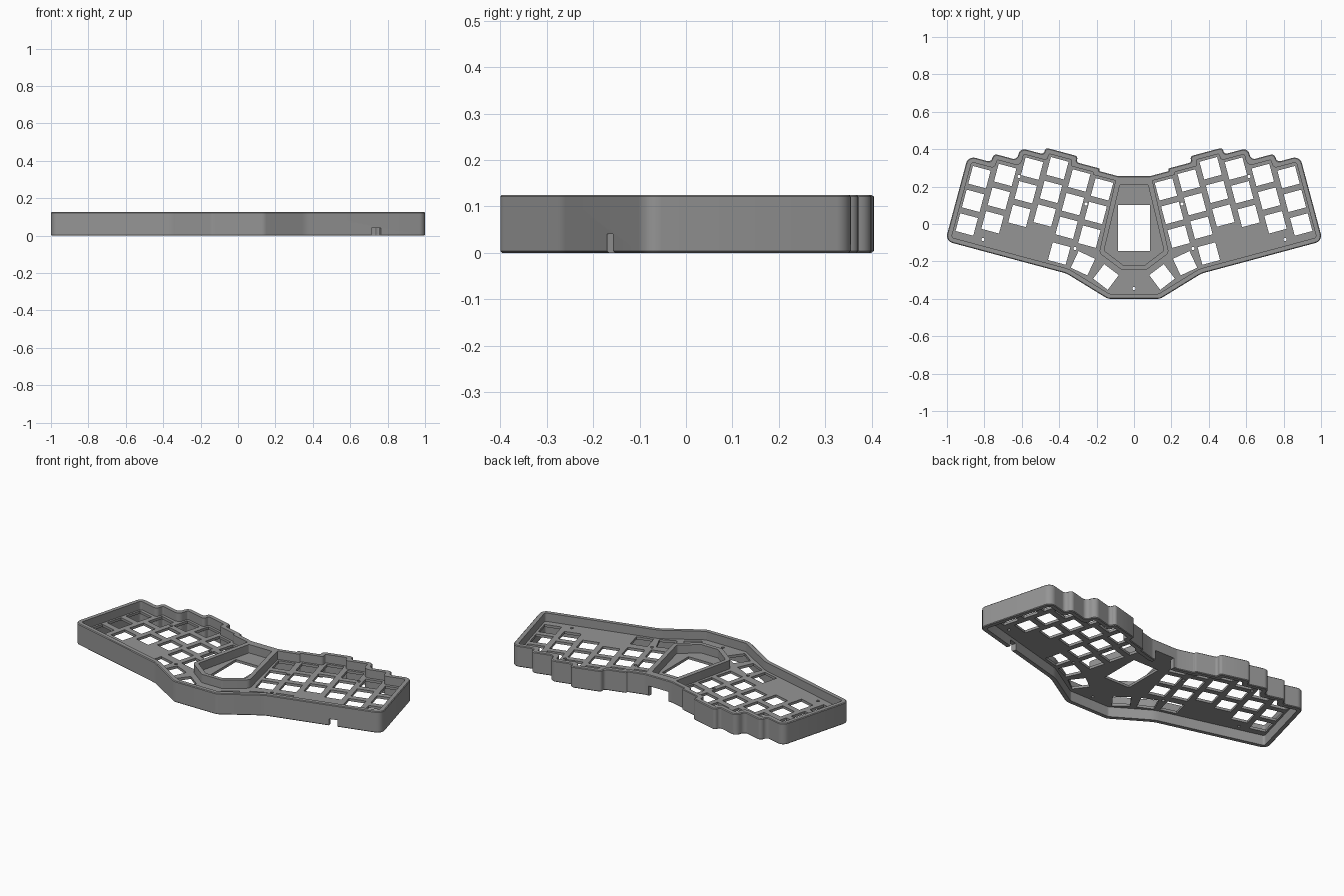
import bpy, bmesh, math
from mathutils import Vector, Matrix

if "Cube" in bpy.data.objects:
    bpy.data.objects.remove(bpy.data.objects["Cube"])

TILT = math.radians(15)
HEIGHT, PLATE_TOP, PLATE_LOW, WALL = 0.125, 0.075, 0.06, 0.027
PITCH, HOLE = 0.131, 0.098


def tilted(a, b):
    """Point in the key-grid frame of the right half -> plan position."""
    c, s = math.cos(TILT), math.sin(TILT)
    return (a * c - b * s, a * s + b * c)


def mirrored(half):
    return half + [(-x, y, r) for x, y, r in reversed(half)]


def rounded(corners, inset=0.0, seg=6):
    """Inset a counter-clockwise outline of (x, y, radius) and round its corners."""
    n = len(corners)
    pts = [Vector(c[:2]) for c in corners]
    moved, radii = [], []
    for i in range(n):
        d0 = (pts[i] - pts[i - 1]).normalized()
        d1 = (pts[(i + 1) % n] - pts[i]).normalized()
        n0, n1 = Vector((-d0.y, d0.x)), Vector((-d1.y, d1.x))
        moved.append(pts[i] + (n0 + n1) * inset / (1 + n0.dot(n1)))
        convex = d0.x * d1.y - d0.y * d1.x > 0
        r = corners[i][2]
        radii.append(max(r - inset, 0.006) if convex else r + inset)
    out = []
    for i in range(n):
        p, e0, e1 = moved[i], moved[i - 1] - moved[i], moved[(i + 1) % n] - moved[i]
        turn = math.pi - e0.angle(e1)
        t = min(radii[i] * math.tan(turn / 2), 0.47 * min(e0.length, e1.length))
        a, b, w = p + e0.normalized() * t, p + e1.normalized() * t, math.cos(turn / 2)
        for k in range(seg + 1):
            u = k / seg
            f0, f1, f2 = (1 - u) ** 2, 2 * u * (1 - u) * w, u * u
            out.append((a * f0 + p * f1 + b * f2) / (f0 + f1 + f2))
    return out


def loft(name, layers):
    """Closed solid through matching outlines given as (points, z)."""
    bm = bmesh.new()
    rings = [[bm.verts.new((p[0], p[1], z)) for p in pts] for pts, z in layers]
    bm.faces.new(list(reversed(rings[0])))
    bm.faces.new(rings[-1])
    for lo, hi in zip(rings, rings[1:]):
        for i in range(len(lo)):
            j = (i + 1) % len(lo)
            bm.faces.new((lo[i], lo[j], hi[j], hi[i]))
    bmesh.ops.recalc_face_normals(bm, faces=bm.faces)
    return finish(name, bm)


def finish(name, bm):
    mesh = bpy.data.meshes.new(name)
    bm.to_mesh(mesh)
    bm.free()
    ob = bpy.data.objects.new(name, mesh)
    bpy.context.collection.objects.link(ob)
    return ob


def cut(target, cutter):
    mod = target.modifiers.new("cut", 'BOOLEAN')
    mod.operation, mod.solver, mod.object = 'DIFFERENCE', 'EXACT', cutter
    bpy.context.view_layer.objects.active = target
    bpy.ops.object.modifier_apply(modifier=mod.name)
    bpy.data.objects.remove(cutter, do_unlink=True)


def add_box(bm, x, y, z, size, angle=0.0):
    m = Matrix.Translation((x, y, z)) @ Matrix.Rotation(angle, 4, 'Z') @ Matrix.Diagonal((*size, 1))
    bmesh.ops.create_cube(bm, size=1, matrix=m)


# Case outline: front edge, outer side, then the stepped tops of the key columns
steps = [(.951, -.349, .04), (.951, .122, .04), (.823, .122, .025), (.823, .169, .035),
         (.693, .169, .025), (.693, .235, .035), (.563, .235, .02), (.563, .272, .035),
         (.383, .272, .035), (.383, .239, .02), (.253, .239, .02), (.253, .225, .02),
         (.15, .225, .05)]
outline = mirrored([(.14, -.40, .05), (.36, -.265, .15)] +
                   [(*tilted(a, b), r) for a, b, r in steps])
edge, soft = rounded(outline), rounded(outline, 0.004)
case = loft("keyboard_case", [(soft, 0), (edge, .004), (edge, HEIGHT - .004), (soft, HEIGHT)])

# Tray above the key plate, sparing the raised display frame
inner = rounded(outline, WALL)
tray = loft("tray_cutter", [(inner, PLATE_TOP), (inner, .2)])
frame = rounded(mirrored([(.066, -.245, .02), (.187, -.155, .03), (.083, .30, .01)]))
cut(tray, loft("frame_block", [(frame, .03), (frame, .3)]))
cut(case, tray)

# Recess inside the display frame
recess = rounded(mirrored([(.055, -.222, .015), (.16, -.142, .015), (.075, .21, .006)]))
cut(case, loft("recess_cutter", [(recess, PLATE_TOP), (recess, .2)]))

# Hollow underside
cut(case, loft("underside_cutter", [(inner, -.1), (inner, PLATE_LOW)]))

# Switch holes, display window and screw holes through the plate
bm = bmesh.new()
columns = [(.863, .028), (.733, .075), (.603, .145), (.473, .182), (.343, .149), (.213, .135)]
keys = [(*tilted(a, b - PITCH * row), 15) for a, b in columns for row in range(3)]
keys += [(.40, -.158, 15), (.273, -.21, 25), (.15, -.283, 37)]
screws = [(.807, -.083), (.315, -.131), (.615, .254), (.257, .107)]
for side in (1, -1):
    for x, y, deg in keys:
        add_box(bm, side * x, y, PLATE_TOP - .01, (HOLE, HOLE, .06), side * math.radians(deg))
for x, y in screws + [(-x, y) for x, y in screws] + [(0, -.345)]:
    bmesh.ops.create_cone(bm, cap_ends=True, segments=12, radius1=.009, radius2=.009,
                          depth=.06, matrix=Matrix.Translation((x, y, PLATE_TOP - .01)))
add_box(bm, 0, -.022, PLATE_TOP - .01, (.17, .246, .06))
cut(case, finish("hole_cutter", bm))

# Cable openings in the back and front walls
bm = bmesh.new()
add_box(bm, 0, .245, .01, (.13, .09, .099))
add_box(bm, .737, -.155, .01, (.05, .07, .06), TILT)
cut(case, finish("cable_cutter", bm))

# Grey plastic
grey = bpy.data.materials.new("grey plastic")
grey.diffuse_color = (0.3, 0.3, 0.3, 1)
grey.use_nodes = True
grey.node_tree.nodes["Principled BSDF"].inputs["Base Color"].default_value = grey.diffuse_color
case.data.materials.clear()
case.data.materials.append(grey)
for poly in case.data.polygons:
    poly.material_index = 0
bpy.ops.object.select_all(action='DESELECT')
case.select_set(True)
bpy.context.view_layer.objects.active = case
bpy.ops.object.shade_smooth_by_angle(angle=math.radians(30))
